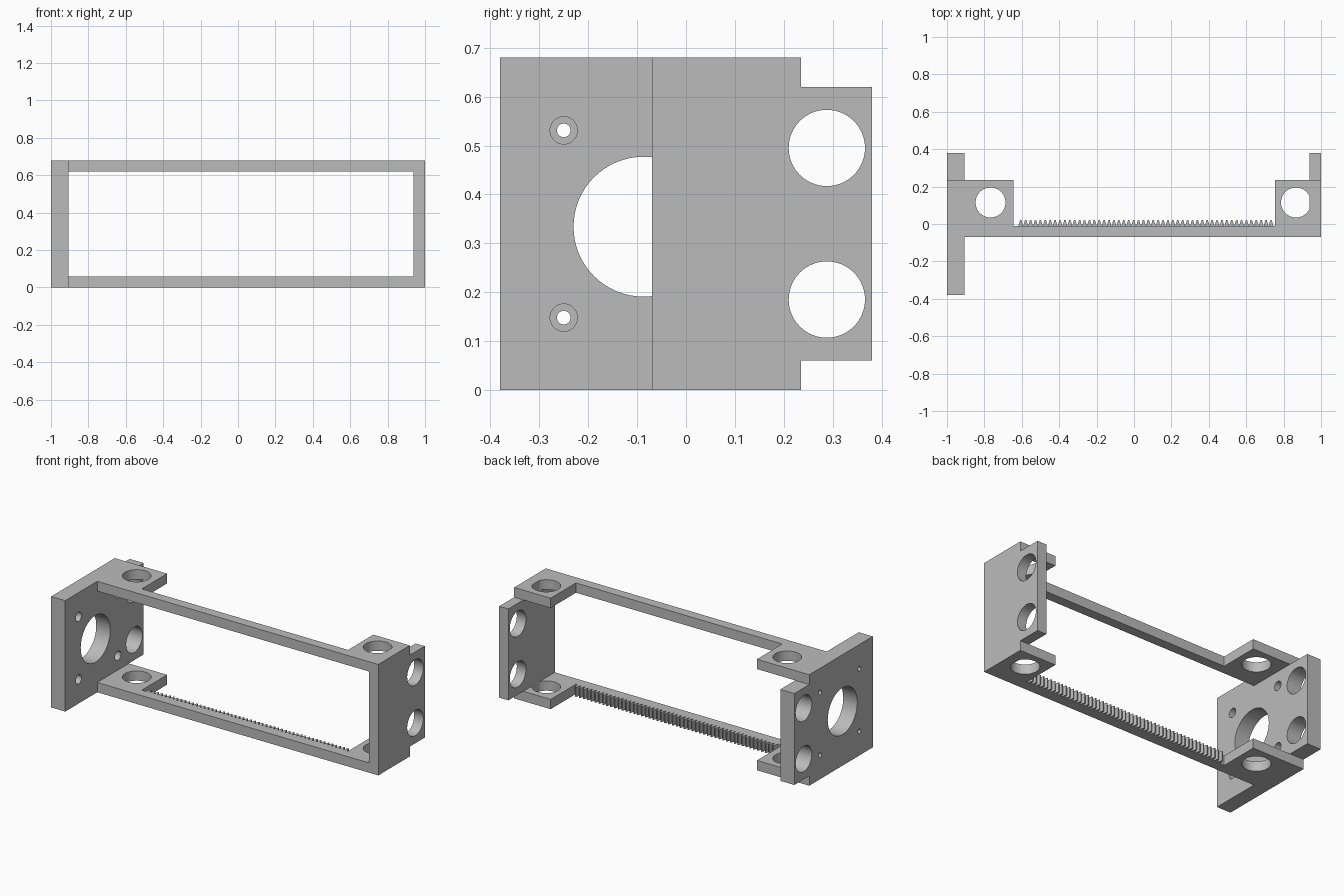
import bpy, bmesh, math
from mathutils import Matrix, Vector

if "Cube" in bpy.data.objects:
    bpy.data.objects.remove(bpy.data.objects["Cube"], do_unlink=True)

grey = bpy.data.materials.new("plain grey")
grey.use_nodes = True
grey.diffuse_color = (0.5, 0.5, 0.5, 1)
grey.node_tree.nodes["Principled BSDF"].inputs["Base Color"].default_value = (0.5, 0.5, 0.5, 1)

HEIGHT, WALL = 0.68, 0.06
FRONT, BACK, TAB = -0.07, 0.235, 0.38
MOTOR_IN, IDLER_IN = -0.905, 0.938      # inner faces of the end plates


def place(axis, u, v, w):
    """Plane coordinates u, v and depth w along the axis."""
    return Vector((w, u, v)) if axis == "X" else Vector((u, v, w))


def prism(name, outline, axis, lo, hi):
    """Extrude a flat outline along an axis."""
    bm = bmesh.new()
    face = bm.faces.new([bm.verts.new(place(axis, u, v, lo)) for u, v in outline])
    extruded = bmesh.ops.extrude_face_region(bm, geom=[face])["geom"]
    verts = [g for g in extruded if isinstance(g, bmesh.types.BMVert)]
    bmesh.ops.translate(bm, vec=place(axis, 0, 0, hi - lo), verts=verts)
    bmesh.ops.recalc_face_normals(bm, faces=bm.faces)
    mesh = bpy.data.meshes.new(name)
    bm.to_mesh(mesh)
    bm.free()
    mesh.materials.append(grey)
    ob = bpy.data.objects.new(name, mesh)
    bpy.context.collection.objects.link(ob)
    return ob


def drill(ob, axis, u, v, radius, lo, hi, sides=64):
    """Cut a round hole from depth lo to depth hi."""
    ring = [(u + radius * math.cos(math.tau * i / sides),
             v + radius * math.sin(math.tau * i / sides)) for i in range(sides)]
    cutter = prism("hole_cutter", ring, axis, lo, hi)
    cutter.hide_render = True
    mod = ob.modifiers.new("hole", "BOOLEAN")
    mod.operation, mod.solver, mod.object = "DIFFERENCE", "EXACT", cutter
    bpy.context.view_layer.objects.active = ob
    bpy.ops.object.modifier_apply(modifier=mod.name)
    bpy.data.objects.remove(cutter, do_unlink=True)


def finish(ob):
    bpy.ops.object.select_all(action="DESELECT")
    ob.select_set(True)
    bpy.context.view_layer.objects.active = ob
    bpy.ops.object.shade_smooth_by_angle(angle=math.radians(30))


# End plates: upright walls with a narrower tab at the back
def end_plate(name, front, lo, hi):
    top = HEIGHT - WALL
    ob = prism(name, [(front, 0), (BACK, 0), (BACK, WALL), (TAB, WALL), (TAB, top),
                      (BACK, top), (BACK, HEIGHT), (front, HEIGHT)], "X", lo, hi)
    for z in (0.185, 0.495):
        drill(ob, "X", 0.288, z, 0.078, lo - 0.1, hi + 0.1)
    return ob


motor_plate = end_plate("motor_plate", -TAB, -1, MOTOR_IN)
idler_plate = end_plate("idler_plate", FRONT, IDLER_IN, 1)

# Motor opening and counterbored screw holes
drill(motor_plate, "X", -0.087, 0.334, 0.143, -1.1, -0.8)
for y in (-0.25, 0.13):
    for z in (0.148, 0.531):
        drill(motor_plate, "X", y, z, 0.014, -1.1, -0.8, 32)
        drill(motor_plate, "X", y, z, 0.028, -0.95, -0.8, 32)

# Rails with a drilled flange at each end
rail_outline = [(MOTOR_IN, FRONT), (IDLER_IN, FRONT), (IDLER_IN, BACK), (0.753, BACK),
                (0.753, -0.01), (-0.645, -0.01), (-0.645, BACK), (MOTOR_IN, BACK)]
rails = []
for name, z in (("bottom_rail", 0), ("top_rail", HEIGHT - WALL)):
    rail = prism(name, rail_outline, "Z", z, z + WALL)
    for x in (-0.767, 0.866):
        drill(rail, "Z", x, 0.115, 0.08, z - 0.1, z + WALL + 0.1)
    rails.append(rail)

# Gear rack along the back of the bottom rail
TEETH, START, END = 52, -0.618, 0.746
pitch = (END - START) / TEETH
rack = prism("rack_teeth", [(START, -0.01), (START + pitch * 0.96, -0.01),
                            (START + pitch * 0.6, 0.022), (START + pitch * 0.36, 0.022)],
             "Z", 0, WALL)
array = rack.modifiers.new("teeth", "ARRAY")
array.count = TEETH
array.use_relative_offset = False
array.use_constant_offset = True
array.constant_offset_displace = (pitch, 0, 0)

for ob in (motor_plate, idler_plate, *rails):
    finish(ob)
